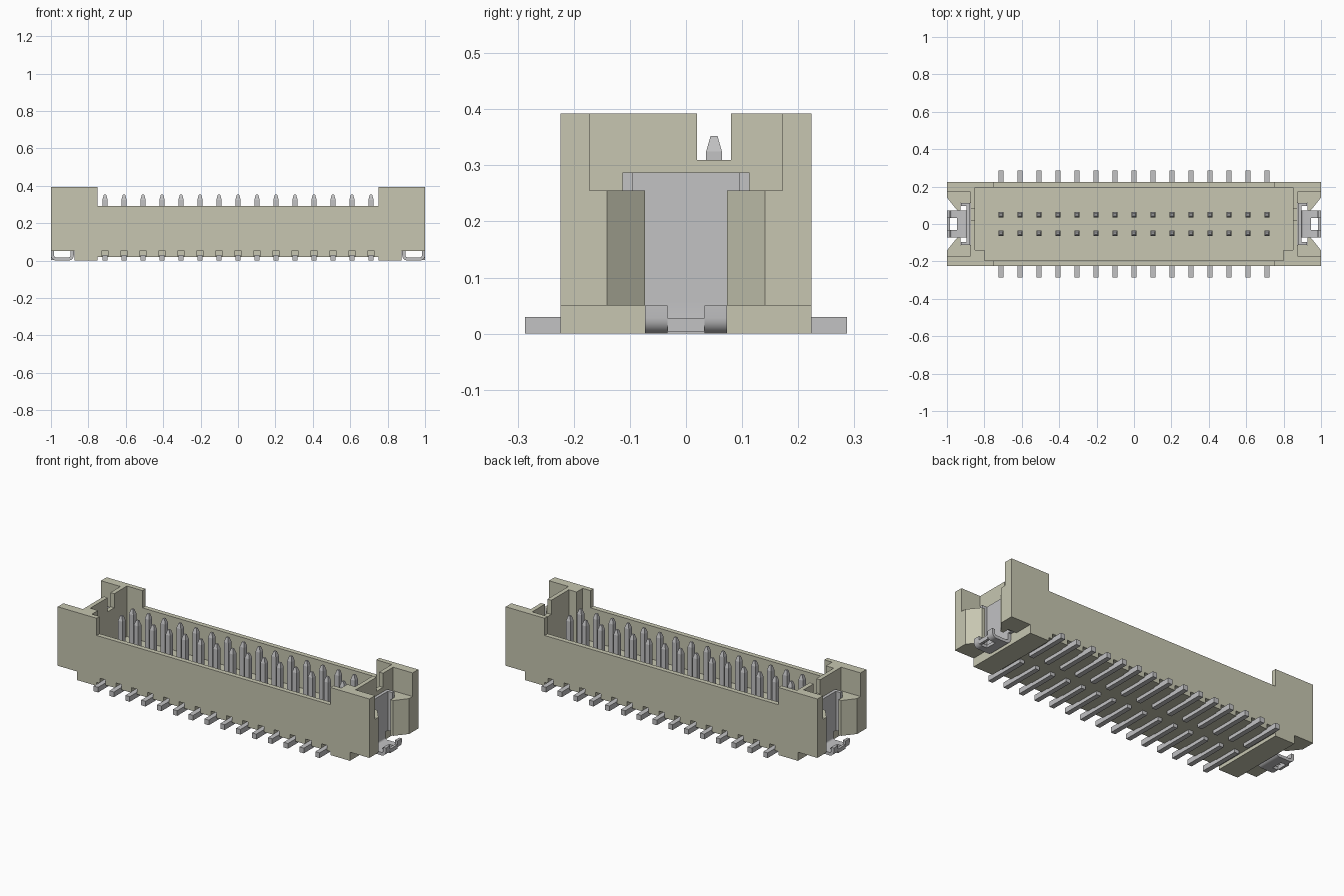
import bpy, bmesh, math

cube = bpy.data.objects.get("Cube")
if cube:
    bpy.data.objects.remove(cube, do_unlink=True)


def material(name, rgb):
    m = bpy.data.materials.new(name)
    m.use_nodes = True
    m.diffuse_color = (*rgb, 1)
    m.node_tree.nodes["Principled BSDF"].inputs["Base Color"].default_value = (*rgb, 1)
    return m


BEIGE = material("beige plastic", (0.57, 0.565, 0.44))
METAL = material("tin grey metal", (0.54, 0.54, 0.55))


def prism(bm, pts, lo, hi, axis):
    """Extrude a 2D outline along z (points are x, y) or along y (points are x, z)."""
    def place(p, t):
        return (p[0], p[1], t) if axis == "z" else (p[0], t, p[1])
    a = [bm.verts.new(place(p, lo)) for p in pts]
    b = [bm.verts.new(place(p, hi)) for p in pts]
    bm.faces.new(a)
    bm.faces.new(b[::-1])
    for i in range(len(pts)):
        j = (i + 1) % len(pts)
        bm.faces.new((a[j], a[i], b[i], b[j]))


def box(bm, x0, x1, y0, y1, z0, z1):
    prism(bm, [(x0, y0), (x1, y0), (x1, y1), (x0, y1)], z0, z1, "z")


def finish(bm, name, mat):
    bmesh.ops.recalc_face_normals(bm, faces=bm.faces)
    me = bpy.data.meshes.new(name)
    bm.to_mesh(me)
    bm.free()
    me.materials.append(mat)
    ob = bpy.data.objects.new(name, me)
    bpy.context.collection.objects.link(ob)
    return ob


def mirrored(pts):
    """Mirror an outline in x."""
    return [(-x, y) for x, y in pts]


def cut(target, build):
    """Subtract the solid made by build(bm) from the target."""
    bm = bmesh.new()
    build(bm)
    cutter = finish(bm, "cutter", BEIGE)
    cutter.hide_render = True
    mod = target.modifiers.new("cut", "BOOLEAN")
    mod.operation, mod.solver, mod.object = "DIFFERENCE", "EXACT", cutter
    bpy.ops.object.select_all(action="DESELECT")
    bpy.context.view_layer.objects.active = target
    target.select_set(True)
    bpy.ops.object.modifier_apply(modifier=mod.name)
    bpy.data.objects.remove(cutter, do_unlink=True)


PIN_X = [-0.711 + 1.422 * i / 14 for i in range(15)]

# Housing: side profile with tall ends and a raised underside
half = [(0.75, 0.02), (0.75, 0), (0.875, 0), (0.875, 0.05), (1, 0.05),
        (1, 0.392), (0.75, 0.392), (0.75, 0.292)]
bm = bmesh.new()
prism(bm, half + mirrored(half)[::-1], -0.224, 0.224, "y")
housing = finish(bm, "housing", BEIGE)

# Mating cavity, narrower along the front wall
cavity = [(0.85, 0.196), (0.85, -0.14), (0.80, -0.14), (0.80, -0.196)]
cut(housing, lambda b: prism(b, cavity + mirrored(cavity)[::-1], 0.1, 0.6, "z"))

# Upper end recesses, then flared clip slots below them
recess = [(0.875, -0.172), (1.1, -0.172), (1.1, 0.172), (0.875, 0.172)]
slot = [(0.875, 0.113), (0.928, 0.113), (0.928, 0.073), (0.945, 0.073),
        (1.0, 0.141), (1.1, 0.265)]
slot = slot + [(x, -y) for x, y in slot[::-1]]
for shape, z0, z1 in ((recess, 0.255, 0.6), (slot, -0.1, 0.3)):
    cut(housing, lambda b: prism(b, shape, z0, z1, "z"))
    cut(housing, lambda b: prism(b, mirrored(shape), z0, z1, "z"))

# Polarising notch in both end walls
cut(housing, lambda b: box(b, -1.1, 1.1, 0.02, 0.08, 0.31, 0.6))


# Small openings in the walls where the solder legs leave
def leg_openings(b):
    for x in PIN_X:
        for y0, y1 in ((-0.3, -0.18), (0.18, 0.3)):
            box(b, x - 0.018, x + 0.018, y0, y1, -0.05, 0.05)


cut(housing, leg_openings)

# Contact: upright post with tapered tip and a flat solder leg
bm = bmesh.new()
r = 0.014
box(bm, -r, r, 0.05 - r, 0.05 + r, 0.02, 0.325)
top = [f for f in bm.faces if f.calc_center_median().z > 0.32]
ext = bmesh.ops.extrude_face_region(bm, geom=top)["geom"]
for v in (g for g in ext if isinstance(g, bmesh.types.BMVert)):
    v.co = (v.co.x * 0.45, 0.05 + (v.co.y - 0.05) * 0.45, 0.352)
bmesh.ops.delete(bm, geom=top, context="FACES_ONLY")
box(bm, -r, r, 0.05 - r, 0.287, 0, 0.03)
first = finish(bm, "contact", METAL)
contact_mesh = first.data
bpy.data.objects.remove(first, do_unlink=True)
for row, angle in (("back", 0), ("front", math.pi)):
    for i, x in enumerate(PIN_X):
        ob = bpy.data.objects.new(f"{row}_contact_{i + 1}", contact_mesh)
        ob.location.x = x
        ob.rotation_euler.z = angle
        bpy.context.collection.objects.link(ob)


def arc(cx, cz, rad, a0, a1, n=6):
    return [(cx + rad * math.cos(math.radians(a0 + (a1 - a0) * i / n)),
             cz + rad * math.sin(math.radians(a0 + (a1 - a0) * i / n))) for i in range(n + 1)]


# Hold-down clips: flanged plate with a foot that curls up at its outer end
foot = ([(0.878, 0.06)] + arc(0.906, 0.028, 0.028, 180, 270) + arc(0.972, 0.028, 0.028, 270, 360)
        + [(1.0, 0.05), (0.983, 0.05)] + arc(0.972, 0.028, 0.011, 0, -90)
        + arc(0.906, 0.028, 0.011, 270, 180) + [(0.895, 0.06)])
root = ([(0.878, 0.06)] + arc(0.906, 0.028, 0.028, 180, 270) + [(0.947, 0), (0.947, 0.017)]
        + arc(0.906, 0.028, 0.011, 270, 180) + [(0.895, 0.06)])
for side, sx in (("left", 1), ("right", -1)):
    bm = bmesh.new()
    box(bm, 0.878, 0.895, -0.1, 0.1, 0.06, 0.287)
    for s in (-1, 1):
        y0, y1 = sorted((s * 0.095, s * 0.113))
        box(bm, 0.878, 0.925, y0, y1, 0.06, 0.287)
        y0, y1 = sorted((s * 0.033, s * 0.073))
        prism(bm, foot, y0, y1, "y")
    prism(bm, root, -0.033, 0.033, "y")
    box(bm, 0.984, 0.999, -0.033, 0.033, 0.004, 0.028)
    for v in bm.verts:
        v.co.x *= sx
    clip = finish(bm, side + "_hold_down_clip", METAL)
    bpy.ops.object.select_all(action="DESELECT")
    bpy.context.view_layer.objects.active = clip
    clip.select_set(True)
    bpy.ops.object.shade_smooth_by_angle(angle=math.radians(30))
